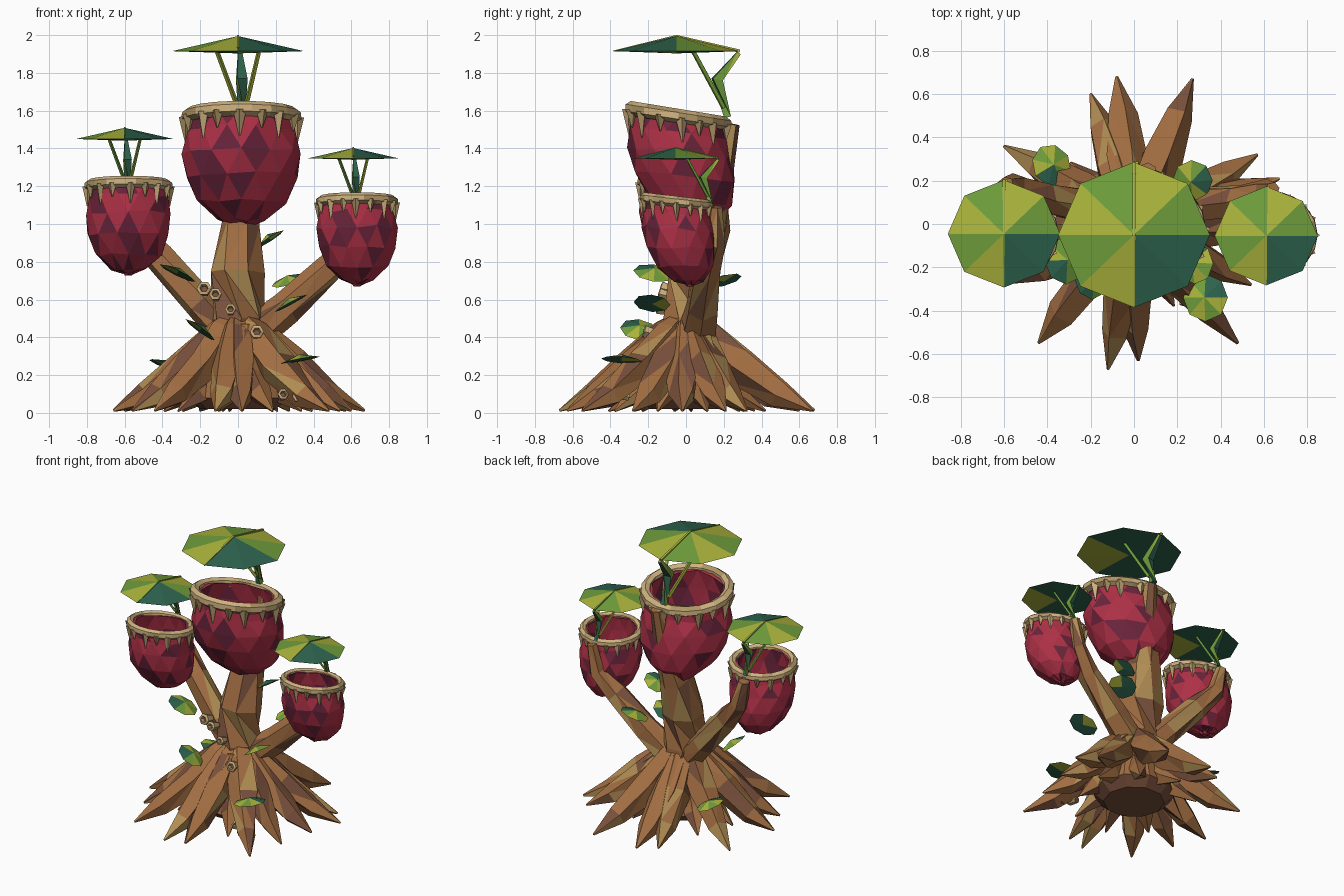
import bpy, bmesh, math, random
from mathutils import Vector, Matrix

if "Cube" in bpy.data.objects:
    bpy.data.objects.remove(bpy.data.objects["Cube"])

random.seed(7)
PALETTE = {
    "bark": (0.36, 0.155, 0.055), "dark_bark": (0.19, 0.08, 0.045), "ochre_bark": (0.44, 0.27, 0.09),
    "crimson": (0.42, 0.03, 0.062), "maroon": (0.15, 0.018, 0.045),
    "lime": (0.41, 0.46, 0.045), "leaf_green": (0.16, 0.34, 0.045), "deep_green": (0.027, 0.125, 0.075),
    "cream": (0.62, 0.44, 0.21), "tooth_tan": (0.42, 0.30, 0.13),
}
MATS = list(PALETTE)
for key, c in PALETTE.items():
    bpy.data.materials.new(key).diffuse_color = (*c, 1)


def finish(name, bm, rule):
    """Turn a bmesh into a flat shaded object, choosing a colour per face."""
    bmesh.ops.recalc_face_normals(bm, faces=bm.faces)
    mesh = bpy.data.meshes.new(name)
    for key in MATS:
        mesh.materials.append(bpy.data.materials[key])
    for i, f in enumerate(bm.faces):
        f.material_index = MATS.index(rule(f, i))
    bm.to_mesh(mesh)
    bm.free()
    ob = bpy.data.objects.new(name, mesh)
    bpy.context.collection.objects.link(ob)
    return ob


def mix(*pairs):
    """Random colour rule from (colour, weight) pairs."""
    return lambda f, i: random.choices([p[0] for p in pairs], [p[1] for p in pairs])[0]


bark = mix(("bark", 68), ("dark_bark", 16), ("ochre_bark", 16))
flesh = mix(("crimson", 70), ("maroon", 30))


def bridge(bm, rings):
    for a, b in zip(rings, rings[1:]):
        n = len(a)
        for k in range(n):
            bm.faces.new((a[k], a[(k + 1) % n], b[(k + 1) % n], b[k]))


def tube(bm, path, sides=6, jitter=0.0, floor=False):
    """Tapered limb through (x, y, z, radius) points."""
    pts = [Vector(p[:3]) for p in path]
    rings = []
    for j, p in enumerate(pts):
        t = pts[min(j + 1, len(pts) - 1)] - pts[max(j - 1, 0)]
        q = t.to_track_quat('Z', 'Y')
        ring = []
        for k in range(sides):
            a = 2 * math.pi * (k + 0.5) / sides
            r = path[j][3] * (1 + random.uniform(-jitter, jitter))
            v = p + q @ Vector((r * math.cos(a), r * math.sin(a), 0))
            if floor:
                v.z = max(v.z, 0)
            ring.append(bm.verts.new(v))
        rings.append(ring)
    bridge(bm, rings)
    bm.faces.new(rings[0])
    bm.faces.new(rings[-1])


def limb(name, path, sides=6, jitter=0.12, rule=bark):
    bm = bmesh.new()
    tube(bm, path, sides, jitter, True)
    bmesh.ops.triangulate(bm, faces=bm.faces)
    return finish(name, bm, rule)


def lathe(bm, profile, sides, jitter=0.0, closed=False):
    rings = []
    for j, (r, z) in enumerate(profile):
        ring = []
        for k in range(sides):
            a = 2 * math.pi * (k + 0.5 * (j % 2 if jitter else 0)) / sides
            q = r * (1 + random.uniform(-jitter, jitter))
            ring.append(bm.verts.new((q * math.cos(a), q * math.sin(a), z + random.uniform(-jitter, jitter) * 0.4)))
        rings.append(ring)
    bridge(bm, rings + rings[:1] if closed else rings)
    if not closed:
        bm.faces.new(rings[0])
        bm.faces.new(rings[-1])


# Trunk, branches and root mound
limb("trunk", [(0, .03, .3, .17), (0, .03, .5, .15), (-.015, .035, .74, .145), (.015, .1, .99, .115),
               (.04, .18, 1.2, .07), (.06, .24, 1.53, .045)], 7)
limb("left_branch", [(-.02, .05, .38, .1), (-.2, .08, .58, .095), (-.42, .12, .82, .08),
                     (-.55, .17, .98, .06), (-.59, .18, 1.16, .04)])
limb("right_branch", [(.04, .05, .38, .1), (.25, .08, .56, .09), (.48, .11, .76, .075),
                      (.6, .15, .9, .055), (.64, .16, 1.09, .035)])
bm = bmesh.new()
lathe(bm, [(.2, .02), (.27, .08), (.22, .28), (.15, .47)], 10)
finish("root_mound", bm, lambda f, i: "dark_bark" if f.normal.z < -.3 else "bark")

# Long roots reach their tips on the ground, short ones fill the gaps
TIPS = [(-.08, .68), (.27, .67), (-.2, .6), (-.6, .36), (.57, .32), (.67, .21), (-.44, -.55), (-.12, -.67),
        (.02, -.63), (.48, -.55), (-.66, -.06), (-.56, -.27), (.6, -.02), (.54, -.28)]
for x, y in TIPS:
    limb("root", [(.03 * x, .03 * y, .51, .045), (.16 * x, .16 * y, .42, .085), (.42 * x, .42 * y, .25, .1),
                  (.74 * x, .74 * y, .095, .068), (x, y, .012, .007)], 5, 0.15)
for k in range(9):
    a = 2 * math.pi * (k + .4) / 9
    c, s, R = math.cos(a), math.sin(a), random.uniform(.36, .46)
    limb("short_root", [(.12 * c, .12 * s, .25, .07), (.27 * c, .27 * s, .1, .06), (R * c, R * s, .01, .006)], 5, 0.18)


# Broad cone leaf with eight coloured sectors
def leaf(name, matrix, rx, ry, rise, ridge=0.012):
    bm = bmesh.new()
    ring = [bm.verts.new((rx * math.cos(k * math.pi / 4), ry * math.sin(k * math.pi / 4), 0)) for k in range(8)]
    top, under = bm.verts.new((0, 0, rise)), bm.verts.new((0, 0, -rise * .15))
    for k in range(8):
        bm.faces.new((ring[k], ring[(k + 1) % 8], top))
        bm.faces.new((ring[(k + 1) % 8], ring[k], under))

    def sector(f, i):
        m = f.calc_center_median()
        k = int((math.atan2(m.y, m.x) % (2 * math.pi)) / (math.pi / 4))
        if f.normal.z < 0:
            return "lime" if k in (6, 7) else "deep_green"
        if k >= 6:
            return "deep_green"
        return "lime" if k % 2 else "leaf_green"
    ob = finish(name, bm, sector)
    ob.data.transform(matrix)
    if ridge:
        bm = bmesh.new()
        tube(bm, [(0, -ry, 0, ridge * .4), (0, 0, rise, ridge * .7), (0, ry, 0, ridge)], 4)
        rib = finish(name + "_rib", bm, mix(("lime", 1), ("leaf_green", 1)))
        rib.data.transform(matrix)


# Pitcher: hollow bulb, rim, teeth, and the canopy leaf on its bent stalk
def pitcher(side, centre, s, sz, tilt, canopy, cs):
    def shape(ob):
        for v in ob.data.vertices:
            x, y, z = v.co
            z2 = z - tilt * y * max(0, 1 + z / .59)
            y2 = y * .9 + .1 * (z / .59) ** 2
            v.co = Vector(centre) + Vector((x * s, y2 * s, z2 * sz))

    bm = bmesh.new()
    lathe(bm, [(.04, -.585), (.13, -.56), (.24, -.465), (.302, -.33), (.31, -.2), (.29, -.09), (.27, 0),
               (.24, 0), (.26, -.12), (.265, -.28), (.19, -.44)], 12, 0.03)
    bmesh.ops.triangulate(bm, faces=bm.faces)
    shape(finish(side + "_pitcher", bm, flesh))

    bm = bmesh.new()
    lathe(bm, [(.25, -.025), (.255, .015), (.285, .03), (.315, .01), (.318, -.025), (.285, -.045)], 18, closed=True)
    shape(finish(side + "_rim", bm, mix(("cream", 80), ("tooth_tan", 20))))

    bm = bmesh.new()
    for k in range(16):
        a = 2 * math.pi * (k + random.uniform(-.15, .15)) / 16
        length = (.13, .085)[k % 2]
        bmesh.ops.create_cone(bm, segments=4, radius1=.004, radius2=.036, depth=length, cap_ends=True,
                              matrix=Matrix.Rotation(a, 4, 'Z') @ Matrix.Translation((.296, 0, -.015 - length / 2)))
    shape(finish(side + "_teeth", bm, mix(("tooth_tan", 60), ("cream", 40))))

    # nub under the bulb
    bm = bmesh.new()
    bmesh.ops.create_cone(bm, segments=6, radius1=.03, radius2=.07, depth=.05, cap_ends=True,
                          matrix=Matrix.Translation((0, 0, -.578)))
    shape(finish(side + "_nub", bm, flesh))

    base = Matrix.Translation(canopy) @ Matrix.Scale(cs, 4)
    leaf(side + "_canopy", base, .35, .335, .08)
    bm = bmesh.new()
    tube(bm, [(.02, .27, -.35, .026), (.02, .215, -.15, .038), (.01, .33, -.01, .016)], 4)
    bmesh.ops.triangulate(bm, faces=bm.faces)
    stalk = finish(side + "_stalk", bm, lambda f, i: ("deep_green", "leaf_green", "deep_green", "lime")[i % 4])
    stalk.data.transform(base)
    bm = bmesh.new()
    for sx in (-1, 1):
        tube(bm, [(.02 + sx * .02, .25, -.3, .013), (sx * .11, .09, -.005, .012)], 4)
    strut = finish(side + "_struts", bm, mix(("lime", 2), ("leaf_green", 1)))
    strut.data.transform(base)


pitcher("middle", (.018, -.04, 1.58), 1.0, 1.0, .14, (0, -.05, 1.915), 1.0)
pitcher("left", (-.58, -.05, 1.21), .735, .8, .09, (-.6, -.045, 1.45), .74)
pitcher("right", (.63, -.05, 1.125), .685, .755, .09, (.61, -.055, 1.348), .68)

# Small leaves on trunk and roots: x, y, z, radius, sideways slope, lean, turn
for x, y, z, r, slope, lean, turn in [
        (.33, -.34, .29, .11, 10, -4, 90), (.28, -.18, .59, .1, 28, -4, 135), (-.2, -.25, .45, .1, -36, -8, -90),
        (-.32, -.17, .75, .11, -26, -8, -90), (.27, .2, .71, .1, 17, 14, 45), (.17, .1, .93, .085, 33, -8, 0),
        (-.38, .27, .26, .1, -20, -8, -60)]:
    m = Matrix.Translation((x, y, z - .01)) @ Matrix.Rotation(-math.radians(slope), 4, 'Y')
    m = m @ Matrix.Rotation(math.radians(lean), 4, 'X')
    leaf("small_leaf", m @ Matrix.Rotation(math.radians(turn), 4, 'Z'), r, r * .95, .03, 0)

# Hollow six-sided knots on the bark
for x, y, z, r in [(-.18, -.13, .66, .04), (-.12, -.14, .63, .034), (-.04, -.15, .55, .03),
                   (.1, -.22, .43, .038), (.24, -.37, .1, .03), (.32, -.42, .09, .033)]:
    bm = bmesh.new()
    lathe(bm, [(r * .7, -.07), (r, 0), (r * .55, .006), (r * .45, -.02)], 6)
    knot = finish("bark_knot", bm, lambda f, i: "dark_bark" if len(f.verts) == 6 else ("cream", "cream", "tooth_tan")[i % 3])
    aim = Vector((x * .5, -1, .25)).to_track_quat('Z', 'Y').to_matrix().to_4x4()
    knot.data.transform(Matrix.Translation((x, y, z)) @ aim)

for m in bpy.data.materials:
    if m.users and not m.is_grease_pencil:
        m.use_nodes = True
        m.node_tree.nodes["Principled BSDF"].inputs["Base Color"].default_value = m.diffuse_color
